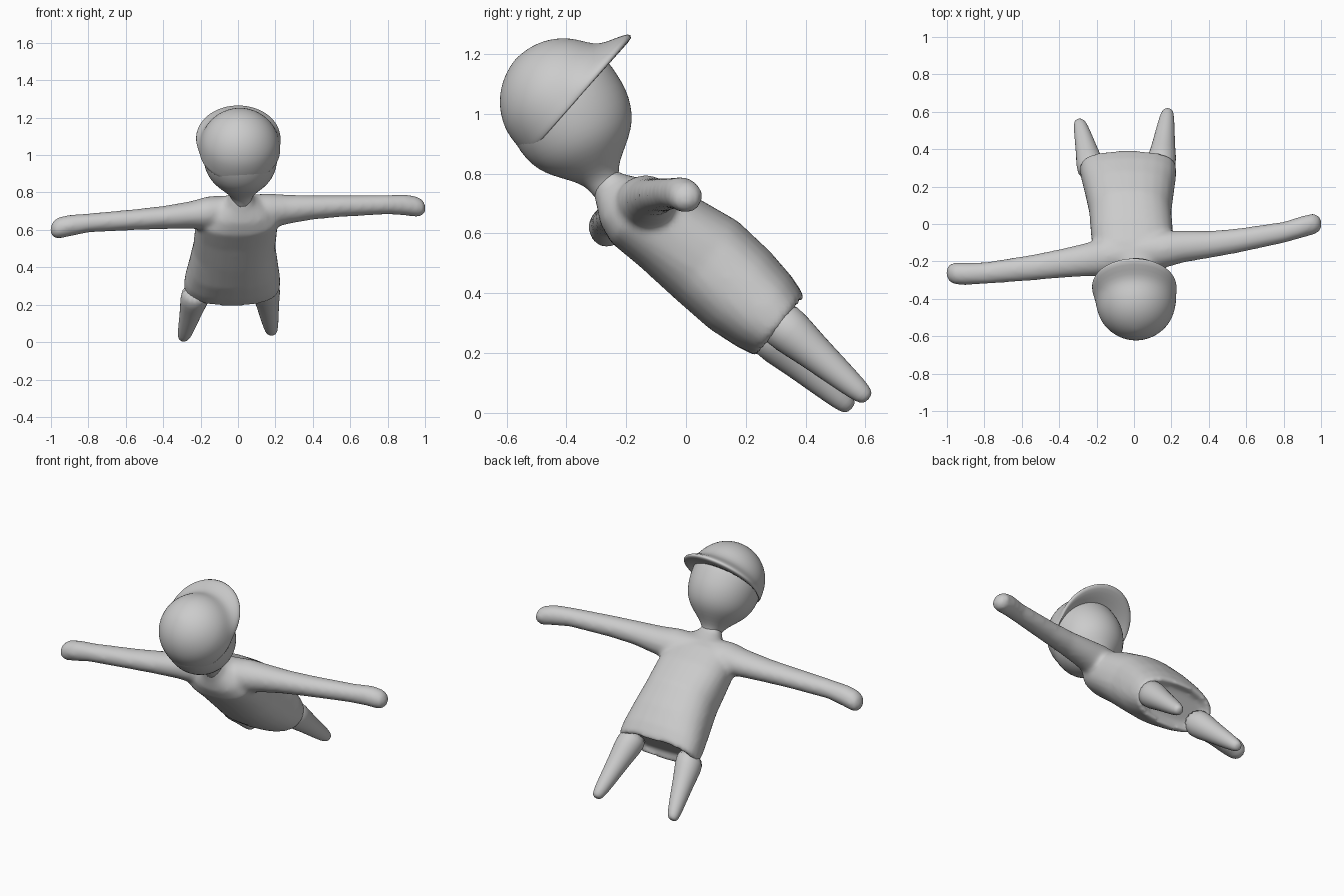
import bpy, bmesh, math
from mathutils import Vector

if "Cube" in bpy.data.objects:
    bpy.data.objects.remove(bpy.data.objects["Cube"])

grey = bpy.data.materials.new("plain grey")
grey.diffuse_color = (0.6, 0.6, 0.6, 1)
grey.use_nodes = True
grey.node_tree.nodes["Principled BSDF"].inputs["Base Color"].default_value = grey.diffuse_color

X, Y, Z = Vector((1, 0, 0)), Vector((0, 1, 0)), Vector((0, 0, 1))


def skin_rings(bm, rings):
    """Bridge rings of points into a closed surface."""
    loops = [[bm.verts.new(p) for p in ring] for ring in rings]
    n = len(loops[0])
    for a, b in zip(loops, loops[1:]):
        for i in range(n):
            j = (i + 1) % n
            bm.faces.new((a[i], a[j], b[j], b[i]))
    bm.faces.new(loops[0][::-1])
    bm.faces.new(loops[-1])


def loft(bm, stations, u, v, power=2.0, sides=24):
    """Stations are x, y, z, half size along u, half size along v."""
    def spread(c):
        return math.copysign(abs(c) ** (2 / power), c)
    rings = []
    for x, y, z, ru, rv in stations:
        ring = []
        for i in range(sides):
            a = math.tau * i / sides
            ring.append(Vector((x, y, z)) + u * ru * spread(math.cos(a))
                        + v * rv * spread(math.sin(a)))
        rings.append(ring)
    skin_rings(bm, rings)


def finish(name, bm, voxel=0, smooth=0, subdiv=0, angle=50):
    bmesh.ops.recalc_face_normals(bm, faces=bm.faces[:])
    me = bpy.data.meshes.new(name)
    bm.to_mesh(me)
    bm.free()
    me.materials.append(grey)
    ob = bpy.data.objects.new(name, me)
    bpy.context.collection.objects.link(ob)
    if voxel:
        m = ob.modifiers.new("blend", 'REMESH')
        m.mode = 'VOXEL'
        m.voxel_size = voxel
        m.use_smooth_shade = True
    if smooth:
        m = ob.modifiers.new("soften", 'SMOOTH')
        m.factor, m.iterations = 0.5, smooth
    if subdiv:
        m = ob.modifiers.new("subdivide", 'SUBSURF')
        m.levels = m.render_levels = subdiv
    bpy.ops.object.select_all(action='DESELECT')
    ob.select_set(True)
    bpy.context.view_layer.objects.active = ob
    if voxel or subdiv:
        me.shade_smooth()
    else:
        bpy.ops.object.shade_smooth_by_angle(angle=math.radians(angle))
    return ob


# Torso with a recessed hem, blended with both arms
bm = bmesh.new()
across = Vector((0, 0.62, 0.78))
loft(bm, [
    (0.015, -0.29, 0.80, 0.05, 0.045),
    (0.015, -0.26, 0.75, 0.075, 0.065),
    (0.01, -0.225, 0.71, 0.15, 0.10),
    (0.0, -0.17, 0.67, 0.215, 0.13),
    (-0.01, -0.06, 0.605, 0.22, 0.15),
    (-0.02, 0.07, 0.51, 0.22, 0.168),
    (-0.025, 0.18, 0.41, 0.24, 0.165),
    (-0.03, 0.26, 0.34, 0.256, 0.15),
    (-0.032, 0.31, 0.295, 0.258, 0.132),
    (-0.032, 0.32, 0.285, 0.235, 0.115),
    (-0.032, 0.29, 0.31, 0.20, 0.09)], X, across, 2.4)
loft(bm, [
    (0.0, -0.15, 0.70, 0.09, 0.085),
    (0.16, -0.135, 0.70, 0.10, 0.095),
    (0.27, -0.12, 0.71, 0.085, 0.078),
    (0.40, -0.11, 0.72, 0.073, 0.065),
    (0.55, -0.09, 0.727, 0.066, 0.058),
    (0.80, -0.045, 0.735, 0.057, 0.052),
    (0.90, -0.015, 0.733, 0.059, 0.057),
    (0.96, 0.0, 0.723, 0.057, 0.055),
    (0.99, 0.0, 0.718, 0.043, 0.04),
    (1.002, 0.0, 0.715, 0.02, 0.02)], Y, Z)
loft(bm, [
    (0.0, -0.16, 0.70, 0.09, 0.085),
    (-0.16, -0.175, 0.69, 0.105, 0.09),
    (-0.25, -0.19, 0.68, 0.09, 0.074),
    (-0.40, -0.212, 0.666, 0.077, 0.062),
    (-0.55, -0.234, 0.655, 0.069, 0.056),
    (-0.80, -0.263, 0.637, 0.058, 0.051),
    (-0.90, -0.267, 0.623, 0.06, 0.058),
    (-0.96, -0.265, 0.61, 0.059, 0.058),
    (-0.99, -0.262, 0.603, 0.045, 0.043),
    (-1.002, -0.26, 0.60, 0.02, 0.02)], Y, Z)
finish("torso_and_arms", bm, voxel=0.013, smooth=10)

# Tapered legs
legs = {
    "right_leg": ((0.14, 0.28, 0.33), (0.178, 0.592, 0.062)),
    "left_leg": ((-0.215, 0.25, 0.29), (-0.288, 0.537, 0.03)),
}
for name, (top, foot) in legs.items():
    top, foot = Vector(top), Vector(foot)
    bm = bmesh.new()
    stations = []
    for t, r in ((0, 0.085), (0.25, 0.078), (0.4, 0.066), (0.7, 0.052),
                 (0.95, 0.039), (1.03, 0.030), (1.06, 0.014)):
        stations.append((*top.lerp(foot, t), r, r))
    loft(bm, stations, X, Vector((0, 0.66, 0.75)), sides=16)
    finish(name, bm, subdiv=1)

# Teardrop head narrowing into the neck
bm = bmesh.new()
base, crown = Vector((0.02, -0.27, 0.76)), Vector((0.01, -0.41, 1.04))
length = (crown - base).length
stations = []
for d, r in ((-0.05, 0.045), (0, 0.052), (0.035, 0.066), (0.07, 0.1),
             (0.11, 0.145), (0.15, 0.178), (0.20, 0.199), (0.26, 0.208)):
    stations.append((*base.lerp(crown, d / length), r * 0.97, r))
for k in range(0, 90, 15):
    a = math.radians(k)
    c = base.lerp(crown, 1 + 0.205 * math.sin(a) / length)
    stations.append((*c, 0.203 * math.cos(a), 0.203 * math.cos(a)))
loft(bm, stations, X, Vector((0, 0.89, 0.45)), sides=32)
finish("head", bm, subdiv=1)

# Round cap whose rim flares into a brim over the face
bm = bmesh.new()
up = Vector((0, -0.75, 0.66)).normalized()
front = (Vector((0, 0.66, 0.75)) + X * -0.1).normalized()
side = up.cross(front)
sides = 48


def cap_ring(radius, height, flare, lift):
    ring = []
    for i in range(sides):
        a = math.tau * i / sides
        f = max(0.0, math.cos(a)) ** 1.3
        r = radius + flare * f
        ring.append(crown + front * r * math.cos(a) + side * r * math.sin(a)
                    + up * (height + lift * f))
    return ring


rings = []
for k in (88, 78, 66, 54, 42, 30, 20):
    a = math.radians(k)
    rings.append(cap_ring(0.214 * math.cos(a), 0.214 * math.sin(a), 0, 0))
rings += [
    cap_ring(0.211, 0.032, 0.012, 0.005),
    cap_ring(0.214, 0.005, 0.055, 0.008),
    cap_ring(0.217, -0.018, 0.104, 0.005),
    cap_ring(0.214, -0.032, 0.104, 0.0),
    cap_ring(0.208, -0.028, 0.06, -0.004),
    cap_ring(0.196, -0.012, 0.0, -0.004),
    cap_ring(0.15, 0.0, 0.0, 0.0),
]
skin_rings(bm, rings)
finish("cap", bm, subdiv=1)
